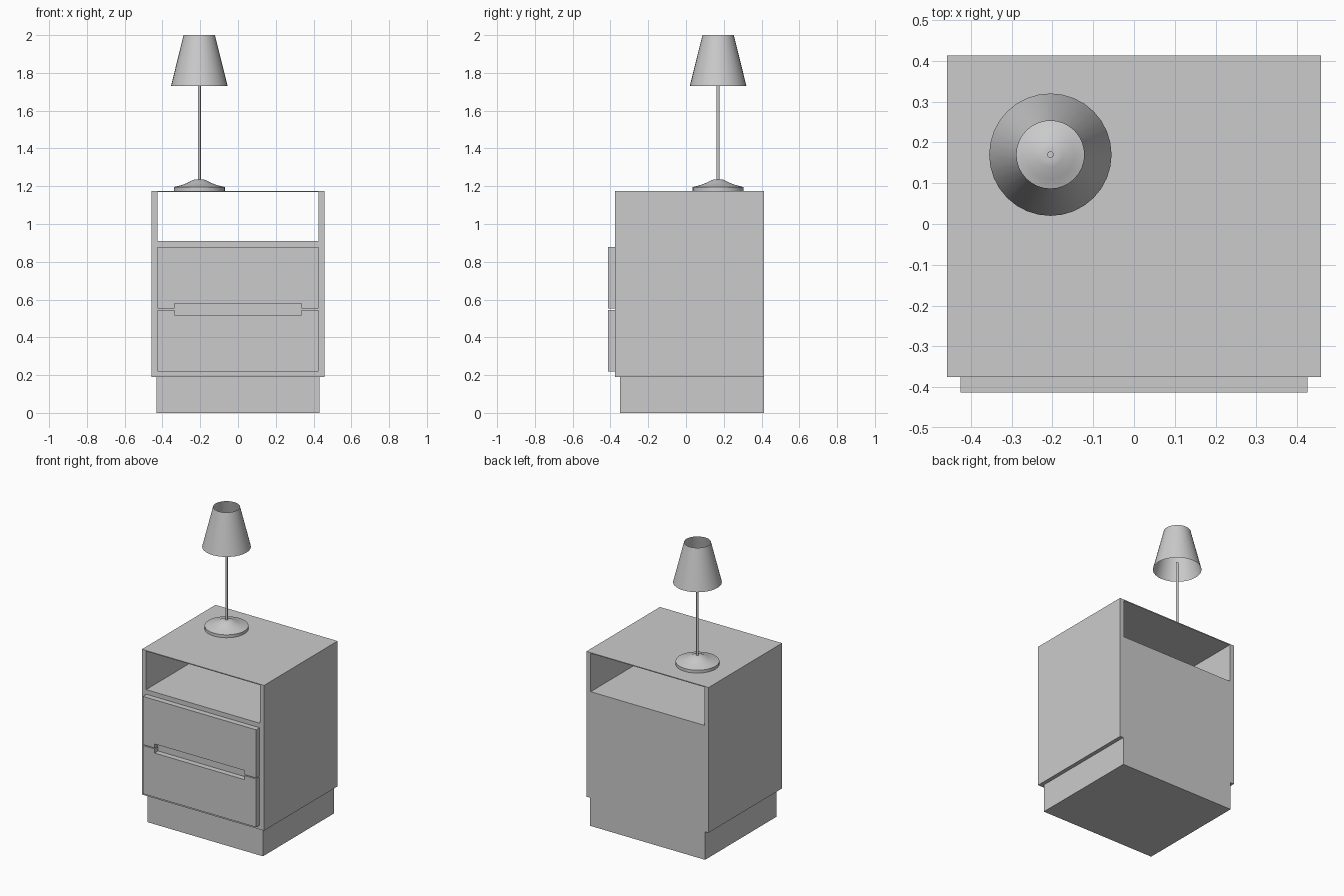
import bpy, bmesh, math

if "Cube" in bpy.data.objects:
    bpy.data.objects.remove(bpy.data.objects["Cube"])

LAMP = (-0.205, 0.17)


def finish(name, bm, smooth=False):
    bmesh.ops.recalc_face_normals(bm, faces=bm.faces[:])
    mesh = bpy.data.meshes.new(name)
    bm.to_mesh(mesh)
    bm.free()
    ob = bpy.data.objects.new(name, mesh)
    bpy.context.collection.objects.link(ob)
    if smooth:
        bpy.ops.object.select_all(action='DESELECT')
        ob.select_set(True)
        bpy.context.view_layer.objects.active = ob
        bpy.ops.object.shade_smooth_by_angle(angle=math.radians(35))
    return ob


def prism(name, outline, y0, y1):
    """Extrude an x-z outline from y0 to y1."""
    bm = bmesh.new()
    face = bm.faces.new([bm.verts.new((x, y0, z)) for x, z in outline])
    ext = bmesh.ops.extrude_face_region(bm, geom=[face])
    verts = [v for v in ext['geom'] if isinstance(v, bmesh.types.BMVert)]
    bmesh.ops.translate(bm, verts=verts, vec=(0, y1 - y0, 0))
    return finish(name, bm)


def block(name, w, y0, y1, z0, z1):
    return prism(name, [(-w, z0), (w, z0), (w, z1), (-w, z1)], y0, y1)


def lathe(name, profile, steps=32):
    """Spin an (r, z) profile around the lamp axis."""
    bm = bmesh.new()
    vs = [bm.verts.new((LAMP[0] + r, LAMP[1], z)) for r, z in profile]
    edges = [bm.edges.new(p) for p in zip(vs, vs[1:])]
    bmesh.ops.spin(bm, geom=vs + edges, cent=(*LAMP, 0), axis=(0, 0, 1),
                   angle=math.tau, steps=steps)
    bmesh.ops.remove_doubles(bm, verts=bm.verts[:], dist=1e-5)
    return finish(name, bm, True)


# Cabinet with an open shelf running through its depth
cabinet = block("cabinet", 0.458, -0.375, 0.4125, 0.19, 1.175)
cutter = block("shelf_cutter", 0.426, -0.6, 0.6, 0.91, 1.169)
cutter.hide_render = True
cutter.hide_viewport = True
cutter.display_type = 'WIRE'
cut = cabinet.modifiers.new("open_shelf", 'BOOLEAN')
cut.operation = 'DIFFERENCE'
cut.solver = 'EXACT'
cut.object = cutter

# Plinth
block("plinth", 0.432, -0.35, 0.4125, 0, 0.19)

# Two drawer fronts, mirrored about the seam, sharing a recessed grip
SEAM = 0.549
for name, s in (("upper_drawer", 1), ("lower_drawer", -1)):
    half = [(0.425, 0.33), (0.425, 0.003), (0.336, 0.003), (0.336, 0.031)]
    pts = half + [(-x, z) for x, z in reversed(half)]
    prism(name, [(x, SEAM + s * z) for x, z in pts], -0.4125, -0.375)

# Table lamp
lathe("lamp_base", [(0, 1.175), (0.135, 1.175), (0.135, 1.195), (0.125, 1.198),
                    (0.09, 1.207), (0.06, 1.219), (0.03, 1.234), (0.015, 1.236), (0, 1.236)])
lathe("lamp_stem", [(0, 1.23), (0.008, 1.23), (0.008, 1.78), (0, 1.78)], 16)
lathe("lamp_shade", [(0.15, 1.73), (0.083, 2.0)])
